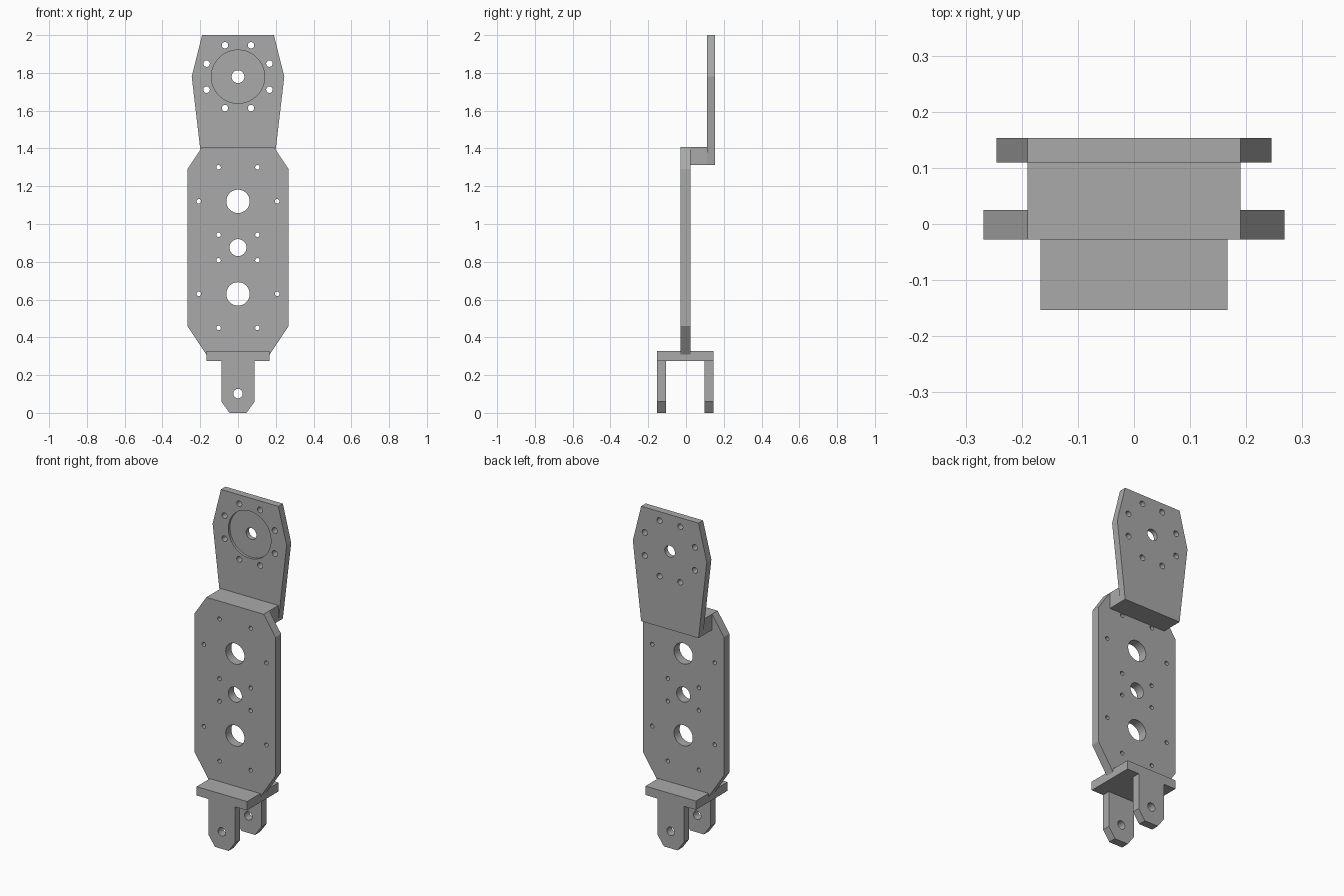
import bpy, bmesh
from math import cos, sin, pi
from mathutils import Matrix, Vector

cube = bpy.data.objects.get("Cube")
if cube:
    bpy.data.objects.remove(cube)

metal = bpy.data.materials.new("grey metal")
metal.use_nodes = True
grey = (0.4, 0.4, 0.4, 1)
metal.diffuse_color = grey
metal.node_tree.nodes["Principled BSDF"].inputs["Base Color"].default_value = grey


def make_object(name, bm):
    bmesh.ops.recalc_face_normals(bm, faces=bm.faces)
    mesh = bpy.data.meshes.new(name)
    bm.to_mesh(mesh)
    bm.free()
    mesh.materials.append(metal)
    obj = bpy.data.objects.new(name, mesh)
    bpy.context.collection.objects.link(obj)
    return obj


def plate(name, half, y0, y1):
    """Extrude a profile, mirrored across x, from y0 to y1."""
    outline = half + [(-x, z) for x, z in reversed(half)]
    bm = bmesh.new()
    face = bm.faces.new([bm.verts.new((x, y0, z)) for x, z in outline])
    ext = bmesh.ops.extrude_face_region(bm, geom=[face])["geom"]
    verts = [v for v in ext if isinstance(v, bmesh.types.BMVert)]
    bmesh.ops.translate(bm, verts=verts, vec=(0, y1 - y0, 0))
    return make_object(name, bm)


def drill(obj, holes, y0, y1):
    """Cut round holes (x, z, radius) between y0 and y1."""
    bm = bmesh.new()
    for x, z, r in holes:
        place = Matrix.Translation((x, (y0 + y1) / 2, z)) @ Matrix.Rotation(pi / 2, 4, 'X')
        bmesh.ops.create_cone(bm, cap_ends=True, segments=64 if r > 0.1 else 32,
                              radius1=r, radius2=r, depth=y1 - y0, matrix=place)
    cutter = make_object("hole_cutter", bm)
    cutter.hide_render = True
    mod = obj.modifiers.new("holes", 'BOOLEAN')
    mod.operation = 'DIFFERENCE'
    mod.solver = 'EXACT'
    mod.object = cutter
    deps = bpy.context.evaluated_depsgraph_get()
    obj_mesh = bpy.data.meshes.new_from_object(obj.evaluated_get(deps))
    obj.modifiers.clear()
    obj.data = obj_mesh
    bpy.data.objects.remove(cutter)


# Main plate with three large bores and mirrored screw holes
main = plate("main_plate", [(0.165, 0.305), (0.268, 0.46), (0.268, 1.29), (0.19, 1.407)],
             -0.028, 0.025)
holes = [(0, 1.12, 0.062), (0, 0.875, 0.045), (0, 0.63, 0.062)]
for x, z in [(0.103, 1.3), (0.207, 1.12), (0.103, 0.943),
             (0.103, 0.808), (0.207, 0.63), (0.103, 0.45)]:
    holes += [(s * x, z, 0.012) for s in (-1, 1)]
drill(main, holes, -0.1, 0.1)

# Spacer joining the main plate to the head plate
plate("spacer_block", [(0.19, 1.312), (0.19, 1.407)], 0.025, 0.11)

# Head plate: shallow round recess, centre bore and a ring of screw holes
head = plate("head_plate", [(0.19, 1.312), (0.245, 1.78), (0.19, 2.0)], 0.11, 0.153)
drill(head, [(0, 1.78, 0.141)], 0.05, 0.125)
ring = [(0.18 * cos((i + 0.5) * pi / 4), 1.78 + 0.18 * sin((i + 0.5) * pi / 4), 0.017)
        for i in range(8)]
drill(head, ring + [(0, 1.78, 0.034)], 0.05, 0.2)

# Fork: cross plate and two drilled legs
plate("fork_base", [(0.167, 0.275), (0.167, 0.328)], -0.153, 0.145)
for name, y in (("front_leg", -0.153), ("back_leg", 0.097)):
    leg = plate(name, [(0.045, 0), (0.088, 0.06), (0.088, 0.275)], y, y + 0.048)
    drill(leg, [(0, 0.102, 0.025)], y - 0.05, y + 0.1)
